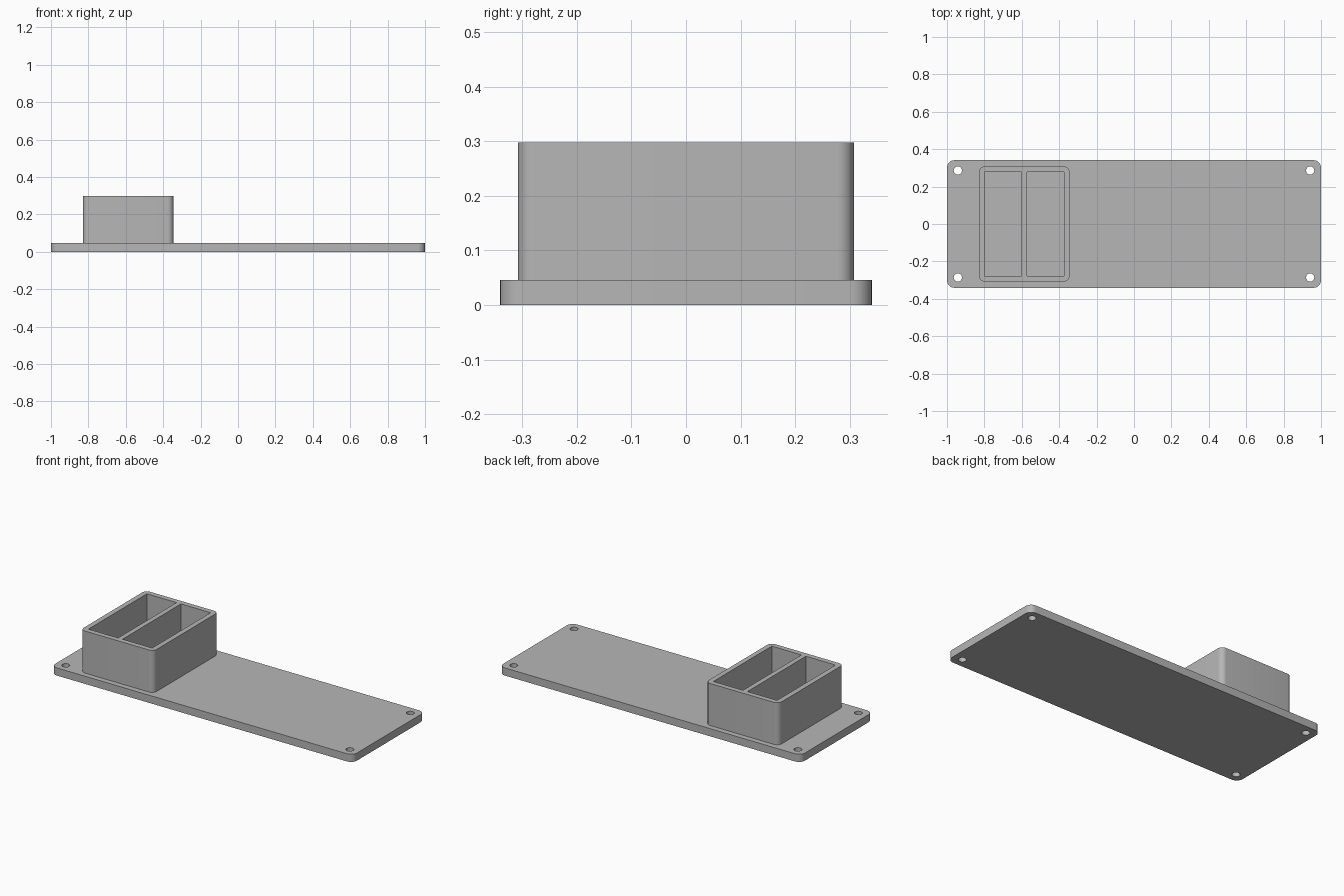
import bpy, bmesh
from math import sin, cos, pi, radians

cube = bpy.data.objects.get("Cube")
if cube:
    bpy.data.objects.remove(cube, do_unlink=True)

grey = bpy.data.materials.new("plain grey")
grey.use_nodes = True
colour = (0.47, 0.47, 0.47, 1)
grey.diffuse_color = colour
grey.node_tree.nodes["Principled BSDF"].inputs["Base Color"].default_value = colour


def rounded_rect(x0, x1, y0, y1, r, steps=8):
    """Outline of a rectangle with rounded corners, counter-clockwise."""
    centres = [(x1 - r, y1 - r), (x0 + r, y1 - r), (x0 + r, y0 + r), (x1 - r, y0 + r)]
    return [(cx + r * cos((q + i / steps) * pi / 2), cy + r * sin((q + i / steps) * pi / 2))
            for q, (cx, cy) in enumerate(centres) for i in range(steps + 1)]


def rect(x0, x1, y0, y1):
    return [(x0, y0), (x1, y0), (x1, y1), (x0, y1)]


def circle(cx, cy, r, n=32):
    return [(cx + r * cos(2 * pi * i / n), cy + r * sin(2 * pi * i / n)) for i in range(n)]


def extruded_part(name, loops, z0, z1):
    """Fill an outline with openings and extrude it upwards."""
    bm = bmesh.new()
    edges = []
    for loop in loops:
        verts = [bm.verts.new((x, y, z0)) for x, y in loop]
        edges += [bm.edges.new((v, verts[i - 1])) for i, v in enumerate(verts)]
    bmesh.ops.triangle_fill(bm, edges=edges, use_beauty=True)
    result = bmesh.ops.extrude_face_region(bm, geom=bm.faces[:], use_keep_orig=True)
    top = [g for g in result["geom"] if isinstance(g, bmesh.types.BMVert)]
    bmesh.ops.translate(bm, verts=top, vec=(0, 0, z1 - z0))
    bmesh.ops.recalc_face_normals(bm, faces=bm.faces[:])
    mesh = bpy.data.meshes.new(name)
    bm.to_mesh(mesh)
    bm.free()
    mesh.materials.append(grey)
    obj = bpy.data.objects.new(name, mesh)
    bpy.context.collection.objects.link(obj)
    bpy.ops.object.select_all(action="DESELECT")
    obj.select_set(True)
    bpy.context.view_layer.objects.active = obj
    bpy.ops.object.shade_smooth_by_angle(angle=radians(30))
    return obj


# Base plate with a screw hole in each corner
plate_top = 0.046
holes = [circle(sx * 0.942, sy * 0.286, 0.022) for sx in (-1, 1) for sy in (-1, 1)]
extruded_part("base_plate", [rounded_rect(-1, 1, -0.341, 0.341, 0.04)] + holes, 0, plate_top)

# Open box with two compartments
pockets = [rect(x, x + 0.197, -0.277, 0.277) for x in (-0.798, -0.572)]
extruded_part("divided_box", [rounded_rect(-0.829, -0.345, -0.308, 0.308, 0.031)] + pockets,
              plate_top, 0.298)
